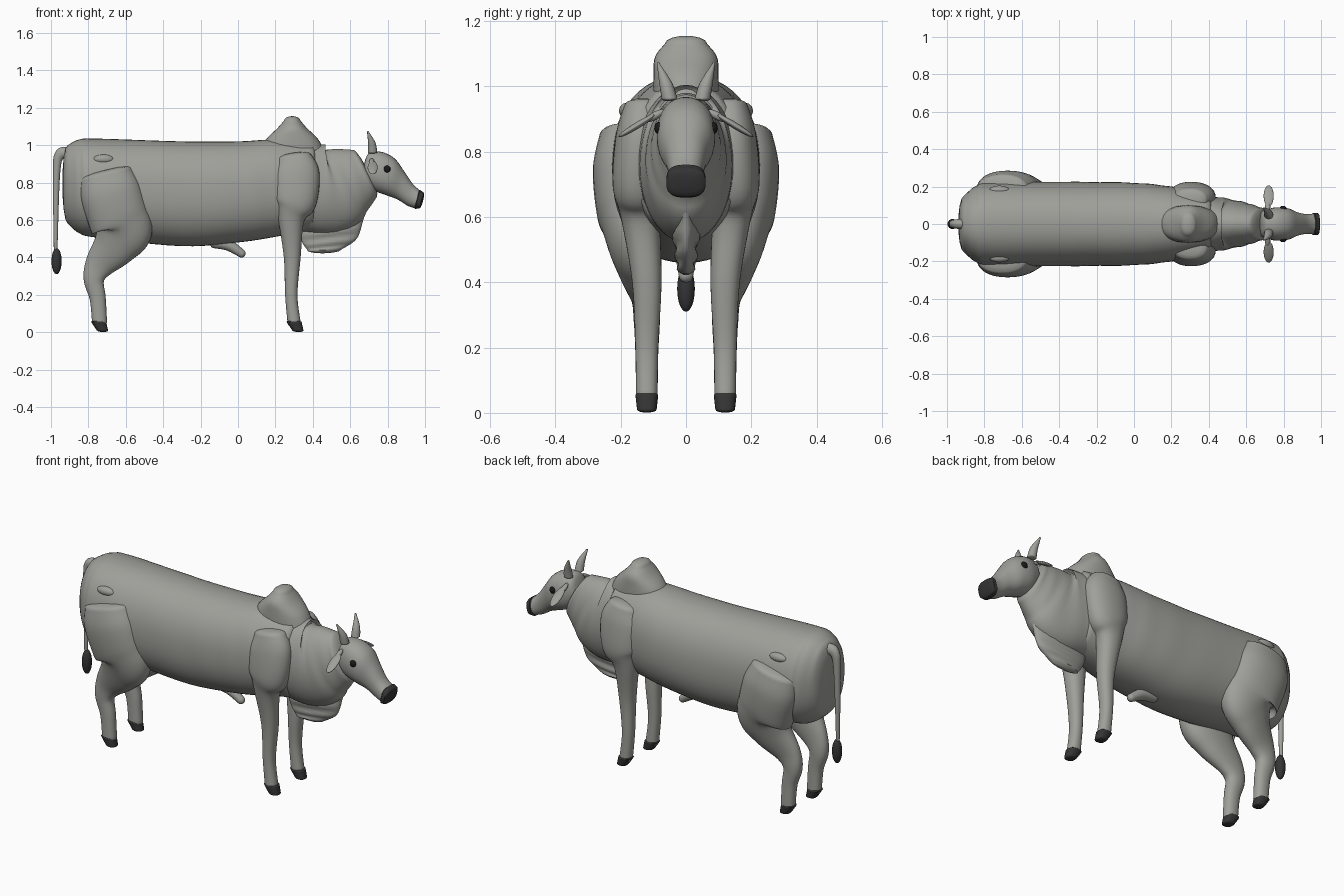
import bpy, bmesh, math
from mathutils import Vector, Matrix

cube = bpy.data.objects.get("Cube")
if cube:
    bpy.data.objects.remove(cube, do_unlink=True)

UP = Vector((0, 0, 1))
FORWARD = Vector((1, 0, 0))
SIDEWAYS = Vector((0, 1, 0))


def material(name, colour):
    mat = bpy.data.materials.new(name)
    mat.diffuse_color = (*colour, 1)
    mat.use_nodes = True
    shader = mat.node_tree.nodes["Principled BSDF"]
    shader.inputs["Base Color"].default_value = (*colour, 1)
    return mat


hide = material("grey hide", (.35, .35, .325))
dark = material("dark hoof", (.035, .035, .035))
black = material("black eye", (.01, .01, .01))


def finish(bm, name, mat, paired):
    """Turn a bmesh into a smooth object, mirrored to the other side if paired."""
    bmesh.ops.recalc_face_normals(bm, faces=bm.faces)
    mesh = bpy.data.meshes.new(name)
    bm.to_mesh(mesh)
    bm.free()
    mesh.materials.append(mat)
    part = bpy.data.objects.new(name, mesh)
    bpy.context.collection.objects.link(part)
    bpy.ops.object.select_all(action='DESELECT')
    part.select_set(True)
    bpy.context.view_layer.objects.active = part
    bpy.ops.object.shade_smooth_by_angle(angle=math.radians(50))
    if paired:
        mirror = part.modifiers.new("other side", 'MIRROR')
        mirror.use_axis = (False, True, False)
        mirror.use_mirror_merge = False


def smooth_path(stations, steps=6):
    """Resample the stations along a Catmull-Rom spline."""
    points = [Vector(s) for s in (stations[0], *stations, stations[-1])]
    for a, b, c, d in zip(points, points[1:], points[2:], points[3:]):
        for step in range(steps):
            t = step / steps
            yield b + (c - a) * t / 2 + (a - b * 2.5 + c * 2 - d / 2) * t**2 \
                + (b * 3 - a - c * 3 + d) * t**3 / 2
    yield points[-1]


def signed_power(value, exponent):
    return math.copysign(abs(value) ** exponent, value)


def loft(name, stations, mat=hide, paired=False, axis=None, cap=.02,
         square=1, folds=0, sides=32):
    """Skin oval sections given as x, z, radius along the profile, half width and y.
    Sections stand square to the path unless an axis is given; both ends are domed."""
    rows = []
    path = [(Vector((x, y, z)), radius, width)
            for x, z, radius, width, y in smooth_path(stations)]
    for i, (centre, radius, width) in enumerate(path):
        tangent = path[min(i + 1, len(path) - 1)][0] - path[max(i - 1, 0)][0]
        tangent.y = 0
        tangent.normalize()
        rows.append((centre, axis or tangent.cross(SIDEWAYS) * -1, radius, width, tangent))

    def dome(row, direction):
        centre, across, radius, width, tangent = row
        for degrees in (25, 50, 70, 85):
            angle = math.radians(degrees)
            shrink = math.cos(angle)
            yield (centre + tangent * direction * cap * math.sin(angle), across,
                   radius * shrink, width * shrink, tangent)

    rows = [*reversed(list(dome(rows[0], -1))), *rows, *dome(rows[-1], 1)]
    bm = bmesh.new()
    loops = []
    for i, (centre, across, radius, width, tangent) in enumerate(rows):
        loop = []
        for k in range(sides):
            angle = math.tau * k / sides
            c = signed_power(math.cos(angle), square)
            s = signed_power(math.sin(angle), square)
            wave = 1 + folds * math.sin(i * 1.5 + 2 * c)
            loop.append(bm.verts.new(centre + across * radius * c + SIDEWAYS * width * wave * s))
        loops.append(loop)
    for a, b in zip(loops, loops[1:]):
        for k in range(sides):
            bm.faces.new((a[k - 1], a[k], b[k], b[k - 1]))
    bm.faces.new(loops[0])
    bm.faces.new(loops[-1])
    finish(bm, name, mat, paired)


def ellipsoid(name, centre, size, mat=hide, paired=False, droop=0):
    bm = bmesh.new()
    placing = Matrix.LocRotScale(Vector(centre), Matrix.Rotation(-droop, 3, 'X'), Vector(size))
    bmesh.ops.create_uvsphere(bm, u_segments=24, v_segments=16, radius=1, matrix=placing)
    finish(bm, name, mat, paired)


def central(*stations):
    """Sections lying on the middle plane."""
    return [(*s, 0) for s in stations]


# Barrel, neck, hump and throat skin
loft("body", central(
    (-.91, .79, .21, .15), (-.85, .78, .25, .2), (-.75, .77, .265, .225), (-.3, .74, .28, .225),
    (0, .75, .27, .22), (.2, .77, .26, .2), (.4, .78, .23, .16)),
    axis=UP, cap=.03, square=.9, folds=.005, sides=48)
loft("neck", central(
    (.35, .77, .23, .16), (.5, .765, .24, .135), (.6, .81, .19, .11), (.68, .85, .14, .085)),
    folds=.02, sides=48)
loft("hump", central(
    (.29, .95, .18, .1), (.29, 1.03, .14, .1), (.29, 1.09, .08, .095), (.29, 1.13, .045, .065)),
    cap=.025, square=.9)
loft("dewlap", central(
    (.57, .72, .14, .06), (.5, .6, .17, .045), (.485, .5, .15, .035), (.46, .44, .09, .025)),
    axis=FORWARD, folds=.15)

# Head and muzzle
face_axis = Vector((.25, 0, 1)).normalized()
loft("head", central(
    (.69, .885, .085, .07), (.75, .86, .105, .088), (.815, .83, .1, .086),
    (.87, .785, .077, .064), (.92, .735, .06, .053), (.96, .71, .05, .056)),
    axis=face_axis, square=.9)
loft("muzzle", central((.96, .71, .052, .06), (.98, .705, .045, .06)),
     dark, axis=face_axis, cap=.01, square=.7)

# Tail and belly sheath
loft("tail", central(
    (-.91, .955, .035, .03), (-.95, .95, .03, .025), (-.97, .86, .02, .02),
    (-.975, .45, .01, .01)), sides=16)
ellipsoid("tail_tuft", (-.97, 0, .38), (.027, .027, .07), dark)
loft("sheath", central(
    (-.13, .48, .03, .03), (-.05, .465, .03, .03), (.02, .42, .022, .022)), sides=16)

# Legs from the shoulder and thigh down, and their hooves
loft("front_legs", [
    (.3, .94, .09, .06, .13), (.31, .85, .125, .075, .14), (.305, .7, .115, .075, .15),
    (.285, .6, .07, .06, .14), (.29, .4, .045, .045, .12), (.285, .2, .033, .035, .12),
    (.3, .05, .035, .033, .12)], paired=True, square=.9)
loft("hind_legs", [
    (-.705, .85, .14, .09, .175), (-.68, .75, .165, .105, .18), (-.64, .62, .165, .105, .17),
    (-.62, .54, .16, .09, .16), (-.66, .46, .12, .07, .145), (-.74, .36, .08, .045, .125),
    (-.77, .28, .055, .04, .12), (-.75, .18, .043, .035, .12), (-.74, .05, .04, .033, .12)],
    paired=True, square=.9)
for name, ankle in (("front_hooves", .3), ("hind_hooves", -.745)):
    loft(name, [(ankle, .055, .04, .035, .12), (ankle + .02, .01, .03, .03, .12)],
         dark, paired=True, axis=FORWARD, cap=.01, square=.8)

# Small paired parts
loft("horns", [
    (.72, .96, .025, .024, .05), (.715, 1.01, .02, .02, .062), (.695, 1.07, .005, .004, .085)],
    paired=True, cap=.005, sides=16)
ellipsoid("ears", (.72, .15, .88), (.027, .066, .01), paired=True, droop=.55)
ellipsoid("ear_roots", (.715, .095, .91), (.014, .035, .012), paired=True, droop=.5)
ellipsoid("eyes", (.797, .083, .872), (.019, .014, .019), black, paired=True)
ellipsoid("hip_bumps", (-.72, .18, .925), (.055, .025, .025), paired=True, droop=.7)
